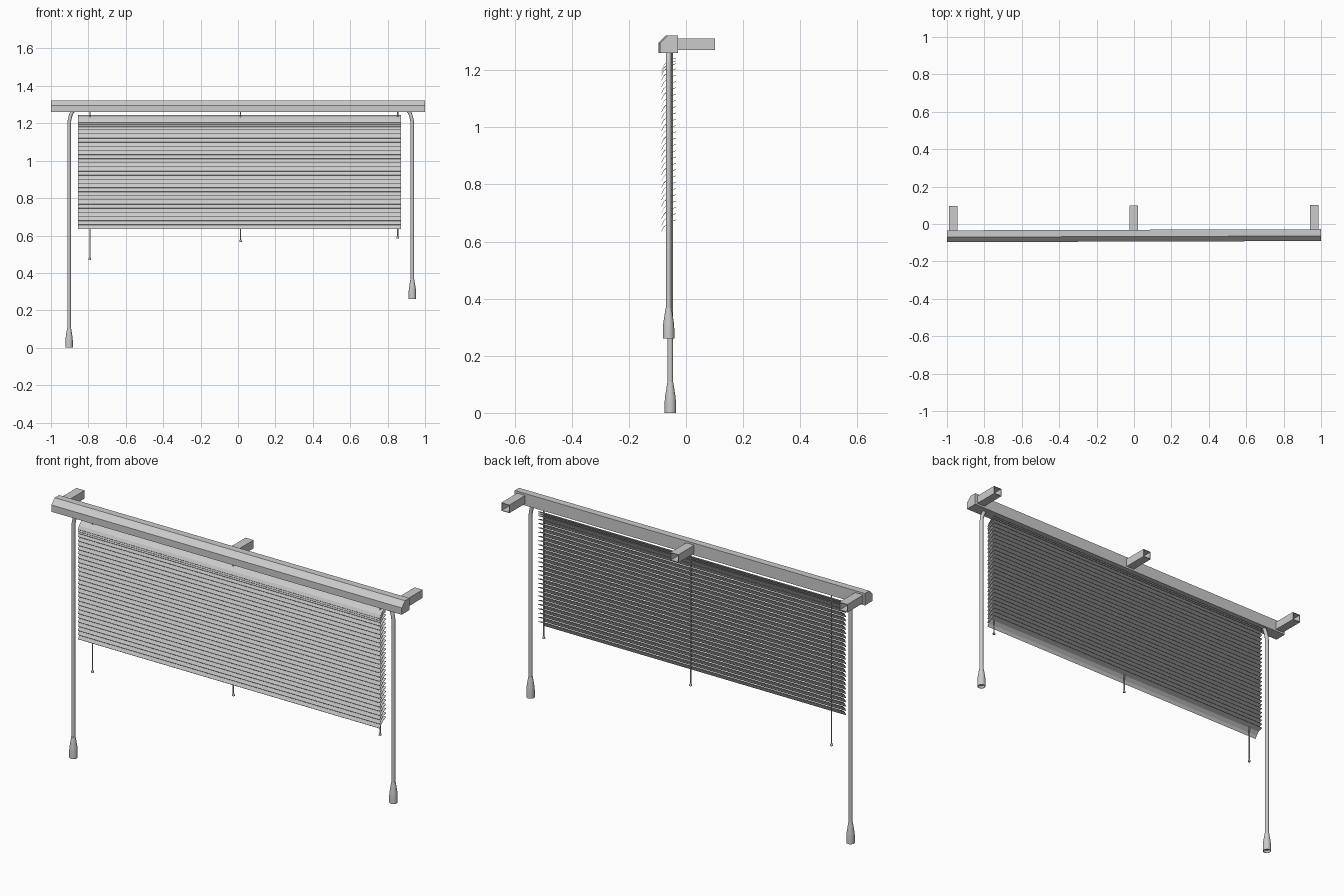
import bpy, bmesh, math

if "Cube" in bpy.data.objects:
    bpy.data.objects.remove(bpy.data.objects["Cube"])

YAW = 0.003  # the rail hangs very slightly out of square


def make(name, verts, faces, smooth=False):
    me = bpy.data.meshes.new(name)
    me.from_pydata(verts, [], faces)
    bm = bmesh.new()
    bm.from_mesh(me)
    bmesh.ops.recalc_face_normals(bm, faces=bm.faces)
    bm.to_mesh(me)
    bm.free()
    ob = bpy.data.objects.new(name, me)
    bpy.context.collection.objects.link(ob)
    if smooth:
        bpy.ops.object.select_all(action='DESELECT')
        ob.select_set(True)
        bpy.context.view_layer.objects.active = ob
        bpy.ops.object.shade_smooth_by_angle(angle=math.radians(35))
    return ob


def extrude_x(name, profile, x0, x1):
    """Closed (y, z) profile extruded along x."""
    n = len(profile)
    v = [(x, y, z) for x in (x0, x1) for y, z in profile]
    f = [(i, (i + 1) % n, n + (i + 1) % n, n + i) for i in range(n)]
    f += [tuple(range(n)), tuple(range(n, 2 * n))]
    return make(name, v, f)


def lathe(name, profile, x, y, sides):
    """Closed loop of (radius, z) points turned about a vertical axis."""
    n = len(profile)
    v = [(x + r * math.cos(2 * math.pi * s / sides), y + r * math.sin(2 * math.pi * s / sides), z)
         for s in range(sides) for r, z in profile]
    f = []
    for s in range(sides):
        a, b = s * n, (s + 1) % sides * n
        f += [(a + i, b + i, b + i + 1, a + i + 1) for i in range(n - 1)]
    f += [tuple(s * n for s in range(sides)), tuple(s * n + n - 1 for s in range(sides))]
    return make(name, v, f, True)


def tube(name, path, radius, sides):
    """Round tube following a path in an x-z plane."""
    v, f = [], []
    for k, (x, y, z) in enumerate(path):
        a, b = path[max(k - 1, 0)], path[min(k + 1, len(path) - 1)]
        tx, tz = b[0] - a[0], b[2] - a[2]
        d = math.hypot(tx, tz)
        for s in range(sides):
            t = 2 * math.pi * s / sides
            c = radius * math.cos(t)
            v.append((x + c * tz / d, y + radius * math.sin(t), z - c * tx / d))
    for k in range(len(path) - 1):
        for s in range(sides):
            q, w = k * sides, (s + 1) % sides
            f.append((q + s, q + w, q + sides + w, q + sides + s))
    f += [tuple(range(sides)), tuple(range(len(v) - sides, len(v)))]
    return make(name, v, f, True)


# Head rail with a chamfered front top edge
rail = extrude_x("head_rail", [(-0.031, 1.26), (-0.094, 1.26), (-0.094, 1.295),
                               (-0.067, 1.322), (-0.031, 1.322)], -1, 1)
rail.rotation_euler.z = YAW

# Hollow square wall brackets behind the rail
for i, x in enumerate((-0.967, -0.002, 0.963)):
    v = []
    for y, h, k in ((-0.031, 0.023, 0.021), (0.098, 0.023, 0.021),
                    (0.098, 0.020, 0.018), (-0.029, 0.020, 0.018)):
        v += [(x + sx * h, y, 1.291 + sz * k) for sx, sz in ((-1, -1), (1, -1), (1, 1), (-1, 1))]
    f = [(r * 4 + s, r * 4 + (s + 1) % 4, r * 4 + 4 + (s + 1) % 4, r * 4 + 4 + s)
         for r in range(3) for s in range(4)]
    f += [(0, 1, 2, 3), (12, 13, 14, 15)]
    bracket = make(f"wall_bracket_{i + 1}", v, f)
    bracket.rotation_euler.z = YAW

# Curved tilted slats, gathered a little closer at the top
arc = [(-0.086, 0.0), (-0.078, 0.016), (-0.062, 0.031), (-0.035, 0.041)]
section = arc + [(y + 0.0008, z - 0.0016) for y, z in reversed(arc)]
levels = [1.203, 1.193, 1.183]
count = 25
levels += [1.165 + (0.636 - 1.165) * i / (count - 1) for i in range(count)]
for i, z0 in enumerate(levels):
    extrude_x(f"slat_{i + 1:02d}", [(y, z + z0) for y, z in section], -0.855, 0.872)

# Pull cords threaded through the slats, each with an end bead
for i, (x, z) in enumerate(((-0.792, 0.47), (0.014, 0.565), (0.854, 0.585))):
    tube(f"cord_{i + 1}", [(x, -0.058, 1.265), (x, -0.058, z + 0.01)], 0.003, 8)
    lathe(f"cord_bead_{i + 1}", [(0.007, z), (0.007, z + 0.004), (0.003, z + 0.014)], x, -0.058, 10)

# Long control wands: bent tube with a flared, hollow-ended grip
for side, x, y, z, inward in (("left", -0.903, -0.055, 0.0, 1), ("right", 0.932, -0.061, 0.26, -1)):
    bend = [(x + inward * 0.045 * (1 - math.cos(a)), y, 1.19 + 0.09 * math.sin(a))
            for a in (math.radians(d) for d in range(0, 71, 10))]
    tube(f"{side}_wand", [(x, y, z + 0.095)] + bend, 0.0095, 16)
    lathe(f"{side}_grip", [(0.015, z + 0.012), (0.017, z), (0.020, z), (0.020, z + 0.035),
                           (0.0185, z + 0.055), (0.013, z + 0.09), (0.010, z + 0.108)], x, y, 20)
